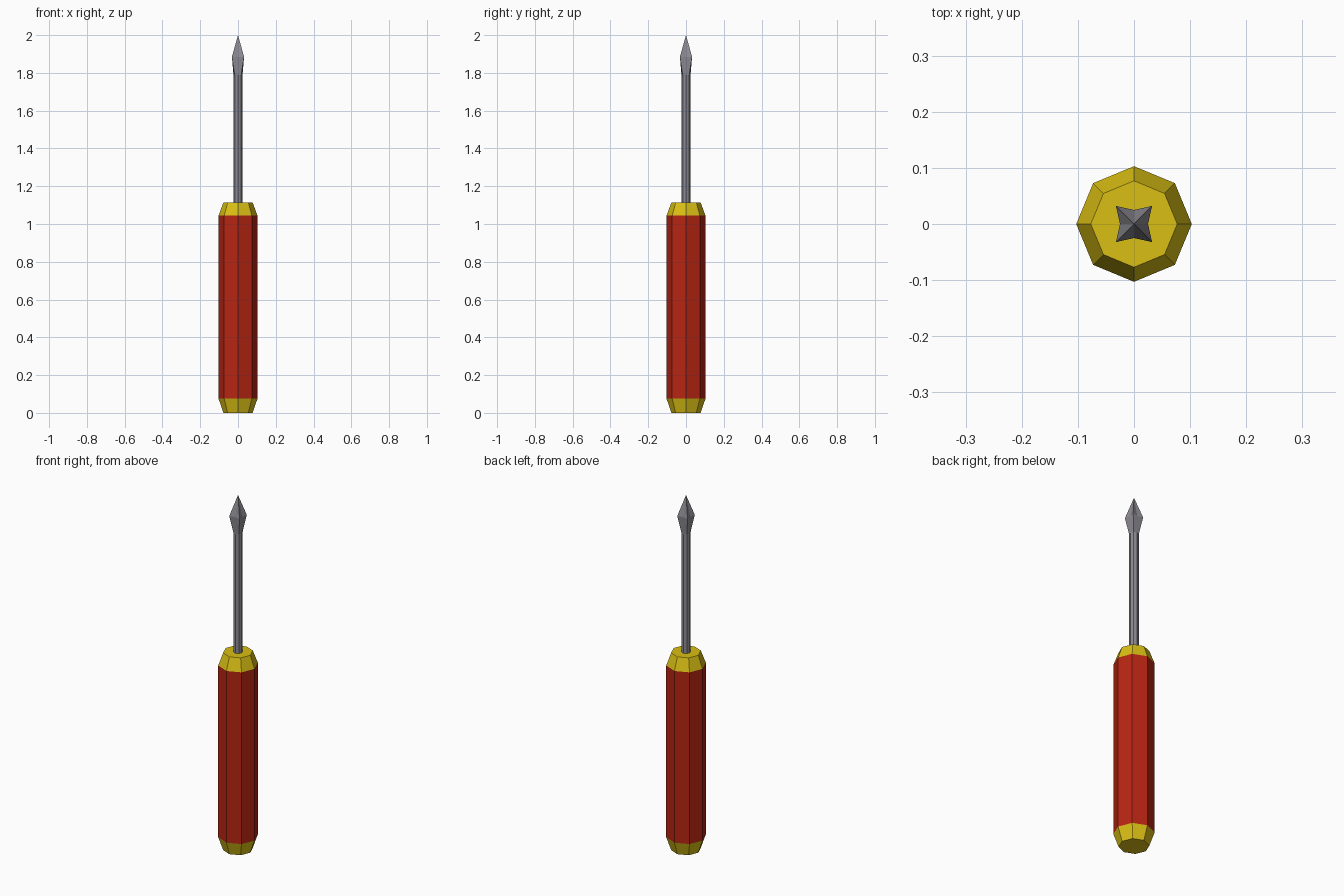
import bpy, bmesh, math

if "Cube" in bpy.data.objects:
    bpy.data.objects.remove(bpy.data.objects["Cube"])


def material(name, rgb):
    m = bpy.data.materials.new(name)
    m.diffuse_color = (*rgb, 1)
    m.use_nodes = True
    m.node_tree.nodes["Principled BSDF"].inputs["Base Color"].default_value = m.diffuse_color
    return m


red = material("red grip", (0.47, 0.018, 0.006))
yellow = material("yellow ends", (0.70, 0.52, 0.007))
steel = material("grey steel", (0.27, 0.26, 0.29))


def lathe(name, rings, mats, apex=None, rule=None):
    """Loft eight-sided rings: (z, radius on the axes, radius on the diagonals)."""
    bm = bmesh.new()
    loops = []
    for z, r_axis, r_diag in rings:
        loop = []
        for i in range(8):
            r = r_diag if i % 2 else r_axis
            a = i * math.pi / 4
            loop.append(bm.verts.new((r * math.cos(a), r * math.sin(a), z)))
        loops.append(loop)
    for lo, hi in zip(loops, loops[1:]):
        for i in range(8):
            j = (i + 1) % 8
            bm.faces.new((lo[i], lo[j], hi[j], hi[i]))
    bm.faces.new(loops[0][::-1])
    if apex is None:
        bm.faces.new(loops[-1])
    else:
        point = bm.verts.new((0, 0, apex))
        for i in range(8):
            bm.faces.new((loops[-1][i], loops[-1][(i + 1) % 8], point))
    bmesh.ops.recalc_face_normals(bm, faces=bm.faces)
    if rule:
        for f in bm.faces:
            f.material_index = rule(f)
    mesh = bpy.data.meshes.new(name)
    bm.to_mesh(mesh)
    bm.free()
    for m in mats:
        mesh.materials.append(m)
    obj = bpy.data.objects.new(name, mesh)
    bpy.context.collection.objects.link(obj)
    return obj


# Handle: red octagonal grip with yellow tapered ends
lathe("handle",
      [(0, 0.077, 0.077), (0.075, 0.103, 0.103),
       (1.045, 0.103, 0.103), (1.115, 0.077, 0.077)],
      [red, yellow],
      rule=lambda f: 0 if abs(f.normal.z) < 0.1 else 1)

# Blade: octagonal shaft flaring into a four-winged pointed tip
lathe("shaft_and_cross_tip",
      [(1.115, 0.024, 0.024), (1.79, 0.024, 0.024), (1.885, 0.025, 0.0455)],
      [steel], apex=2.0)
